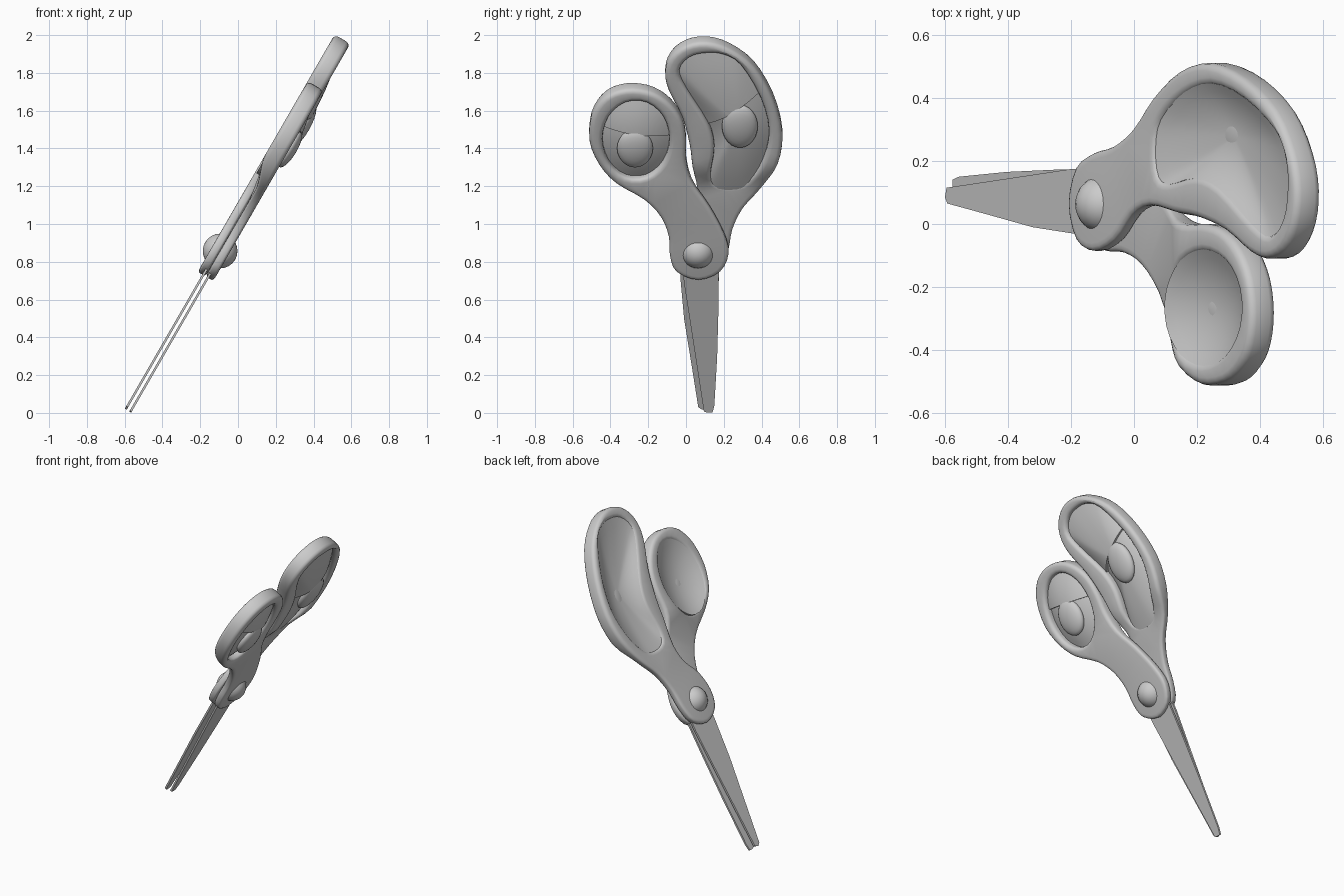
import bpy, bmesh, math
from mathutils import Matrix, Vector

if "Cube" in bpy.data.objects:
    bpy.data.objects.remove(bpy.data.objects["Cube"])

# Local frame: u = world y, v = along the scissors (30 degrees from vertical), w = face normal
S, C = math.sin(math.radians(30)), math.cos(math.radians(30))
FRAME = Matrix(((0, S, C, -0.012), (1, 0, 0, 0), (0, C, -S, 1.0), (0, 0, 0, 1)))
T, B = 0.048, 0.024  # handle half thickness, edge rounding


def make(name, bm, angle=40):
    bmesh.ops.recalc_face_normals(bm, faces=bm.faces)
    me = bpy.data.meshes.new(name)
    bm.to_mesh(me)
    bm.free()
    ob = bpy.data.objects.new(name, me)
    bpy.context.collection.objects.link(ob)
    ob.matrix_world = FRAME
    bpy.ops.object.select_all(action='DESELECT')
    ob.select_set(True)
    bpy.context.view_layer.objects.active = ob
    bpy.ops.object.shade_smooth_by_angle(angle=math.radians(angle))
    return ob


def smooth_loop(pts, steps=3):
    """Closed Catmull-Rom loop, returned counter-clockwise."""
    p = [Vector(q) for q in pts]
    n, out = len(p), []
    for i in range(n):
        a, b, c, d = p[i - 1], p[i], p[(i + 1) % n], p[(i + 2) % n]
        for k in range(steps):
            t = k / steps
            out.append(0.5 * (2 * b + (c - a) * t + (2 * a - 5 * b + 4 * c - d) * t * t
                              + (3 * b - a - 3 * c + d) * t ** 3))
    area = sum(out[i - 1].x * q.y - q.x * out[i - 1].y for i, q in enumerate(out))
    return out if area > 0 else out[::-1]


def inset(loop, dist):
    """Move a counter-clockwise loop inwards by dist."""
    n, out = len(loop), []
    for i, p in enumerate(loop):
        t = (loop[(i + 1) % n] - loop[i - 1]).normalized()
        out.append(p + Vector((-t.y, t.x)) * dist)
    return out


def handle(name, outer, hole, side):
    """Rounded plate with a finger hole; the neck narrows to half thickness on one side."""
    bm = bmesh.new()
    arc = [math.radians(a) for a in (0, 30, 60, 90)]
    section = [(B * (1 - math.sin(a)), -(T - B) - B * math.cos(a)) for a in arc]
    section += [(d, -w) for d, w in reversed(section)]
    caps = ([], [])
    for loop, sign in ((outer, 1), (hole, -1)):
        rings = [[bm.verts.new((p.x, p.y, w)) for p in inset(loop, sign * d)] for d, w in section]
        n = len(loop)
        for r0, r1 in zip(rings, rings[1:]):
            for i in range(n):
                j = (i + 1) % n
                bm.faces.new((r0[i], r0[j], r1[j], r1[i]))
        for cap, ring in zip(caps, (rings[0], rings[-1])):
            cap += [bm.edges.get((ring[i - 1], ring[i])) for i in range(n)]
    for cap, nz in zip(caps, (-1, 1)):
        bmesh.ops.triangle_fill(bm, edges=cap, use_beauty=True, normal=(0, 0, nz))
    for vert in bm.verts:
        f = min(max((0.4 - vert.co.y) / 0.2, 0), 1)
        f = f * f * (3 - 2 * f)
        vert.co.z += f * (side * T / 2 - vert.co.z / 2)
    return make(name, bm)


def dome(name, loop, centre, base, height, thick, cut=None):
    """Curved shell filling a finger hole, optionally cut to one side of a line."""
    bm = bmesh.new()
    c, n, k = Vector(centre), len(loop), 6
    rings = []
    for s in range(k):
        r = 1 - s / k
        rings.append([bm.verts.new((*(c + (p - c) * r * 1.04), base + height * (1 - r * r)))
                      for p in loop])
    for r0, r1 in zip(rings, rings[1:]):
        for i in range(n):
            j = (i + 1) % n
            bm.faces.new((r0[i], r0[j], r1[j], r1[i]))
    top = bm.verts.new((c.x, c.y, base + height))
    for i in range(n):
        bm.faces.new((rings[-1][i], rings[-1][(i + 1) % n], top))
    if cut:
        co, no = cut
        bmesh.ops.bisect_plane(bm, geom=bm.verts[:] + bm.edges[:] + bm.faces[:],
                               plane_co=(*co, 0), plane_no=(*no, 0), clear_inner=True)
    # thicken straight down, away from the front
    faces = bm.faces[:]
    ext = bmesh.ops.extrude_face_region(bm, geom=faces, use_keep_orig=True)
    for g in ext['geom']:
        if isinstance(g, bmesh.types.BMVert):
            g.co.z -= thick
    return make(name, bm)


def ball(name, centre, radii):
    bm = bmesh.new()
    bmesh.ops.create_uvsphere(bm, u_segments=24, v_segments=12, radius=1)
    bmesh.ops.scale(bm, vec=radii, verts=bm.verts)
    bmesh.ops.translate(bm, vec=centre, verts=bm.verts)
    return make(name, bm)


def blade(name, pts, w):
    bm = bmesh.new()
    f = bm.faces.new([bm.verts.new((u, v, w - 0.006)) for u, v in pts])
    ext = bmesh.ops.extrude_face_region(bm, geom=[f], use_keep_orig=True)
    for g in ext['geom']:
        if isinstance(g, bmesh.types.BMVert):
            g.co.z += 0.012
    return make(name, bm, 20)


# Handles
big_outer = smooth_loop([
    (0.11, 1.13), (0.23, 1.09), (0.36, 0.98), (0.46, 0.79), (0.51, 0.57), (0.485, 0.38),
    (0.40, 0.22), (0.30, 0.09), (0.245, -0.04), (0.225, -0.16), (0.18, -0.27), (0.065, -0.32),
    (-0.05, -0.27), (-0.085, -0.16), (-0.05, -0.03), (0.03, 0.08), (0.06, 0.2), (0.035, 0.36),
    (0.02, 0.5), (-0.02, 0.67), (-0.09, 0.83), (-0.11, 0.94), (-0.08, 1.04), (0.0, 1.11)])
big_hole = smooth_loop([
    (0.11, 1.065), (0.02, 1.04), (-0.035, 0.96), (0.0, 0.85), (0.115, 0.64), (0.15, 0.49),
    (0.13, 0.32), (0.15, 0.245), (0.24, 0.225), (0.33, 0.26), (0.41, 0.41), (0.44, 0.59),
    (0.395, 0.79), (0.29, 0.99), (0.2, 1.055)])
small_outer = smooth_loop([
    (-0.28, 0.845), (-0.17, 0.82), (-0.08, 0.75), (-0.02, 0.65), (0.0, 0.53), (0.0, 0.41),
    (0.03, 0.28), (0.12, 0.13), (0.2, -0.04), (0.225, -0.16), (0.18, -0.27), (0.065, -0.32),
    (-0.05, -0.27), (-0.085, -0.17), (-0.09, -0.06), (-0.13, 0.06), (-0.22, 0.17),
    (-0.37, 0.27), (-0.46, 0.38), (-0.51, 0.52), (-0.5, 0.67), (-0.45, 0.77), (-0.38, 0.825)])
small_hole = smooth_loop([(-0.265 + 0.178 * math.cos(a * math.pi / 5),
                           0.535 + 0.24 * math.sin(a * math.pi / 5)) for a in range(10)])
handle("large_handle", big_outer, big_hole, -1)
handle("small_handle", small_outer, small_hole, 1)

# Filled holes: shell, raised upper lid and oval button in each
for label, loop, centre, cut, button, radii in (
        ("large", big_hole, (0.28, 0.64), ((0.27, 0.733), (-0.7, 1)), (0.285, 0.625), (0.095, 0.13, 0.04)),
        ("small", small_hole, (-0.265, 0.535), ((-0.27, 0.583), (0.15, 1)), (-0.27, 0.49), (0.095, 0.115, 0.04))):
    dome(label + "_hole_shell", loop, centre, 0.0, 0.05, 0.04)
    dome(label + "_upper_lid", loop, centre, 0.018, 0.05, 0.03, cut)
    ball(label + "_oval_button", (*button, 0.047), radii)

# Pivot
ball("pivot", (0.063, -0.165, 0), (0.092, 0.092, 0.092))

# Blades
blade("back_blade", [(-0.035, -0.1), (-0.03, -0.33), (-0.01, -0.585), (0.03, -0.87), (0.065, -1.125),
                     (0.085, -1.14), (0.115, -1.13), (0.175, -0.33), (0.175, -0.1)], -0.014)
blade("front_blade", [(-0.035, -0.1), (-0.01, -0.35), (0.095, -1.135), (0.115, -1.142), (0.14, -1.142),
                      (0.15, -1.1), (0.165, -0.8), (0.172, -0.5), (0.175, -0.1)], 0.014)
